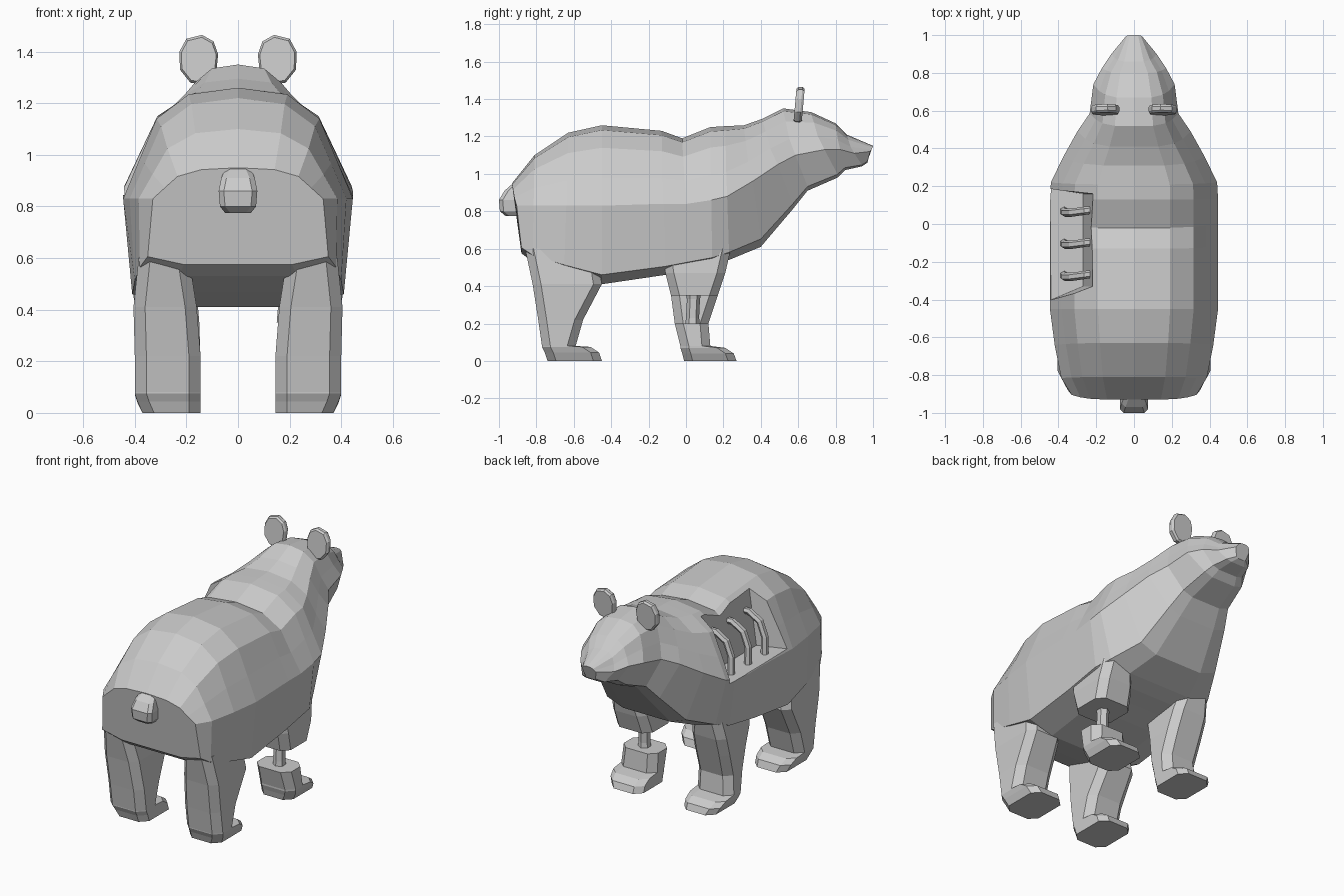
import bpy, bmesh, math
from mathutils import Vector

grey = bpy.data.materials.new("plain grey")
grey.diffuse_color = (0.6, 0.6, 0.6, 1)


def finish(name, bm):
    bmesh.ops.recalc_face_normals(bm, faces=bm.faces[:])
    me = bpy.data.meshes.new(name)
    bm.to_mesh(me)
    bm.free()
    me.materials.append(grey)
    ob = bpy.data.objects.new(name, me)
    bpy.context.collection.objects.link(ob)
    return ob


def loft(name, rings):
    """Skin a list of equal-length point rings and cap both ends."""
    bm = bmesh.new()
    vr = [[bm.verts.new(p) for p in r] for r in rings]
    n = len(rings[0])
    for a, b in zip(vr, vr[1:]):
        for i in range(n):
            j = (i + 1) % n
            bm.faces.new((a[i], a[j], b[j], b[i]))
    bm.faces.new(vr[0][::-1])
    bm.faces.new(vr[-1])
    return finish(name, bm)


def octagon(x0, x1, y0, y1, z, c=0.045):
    """Rectangle with cut corners, level at z."""
    return [(x0 + c, y0, z), (x1 - c, y0, z), (x1, y0 + c, z), (x1, y1 - c, z),
            (x1 - c, y1, z), (x0 + c, y1, z), (x0, y1 - c, z), (x0, y0 + c, z)]


def tube(name, pts, radii, sides=6):
    """Tube along points lying in one xz or z-aligned plane."""
    pts = [Vector(p) for p in pts]
    rings = []
    for i, p in enumerate(pts):
        t = (pts[min(i + 1, len(pts) - 1)] - pts[max(i - 1, 0)]).normalized()
        u = Vector((0, 1, 0))
        v = t.cross(u).normalized()
        rings.append([p + radii[i] * (math.cos(a) * u + math.sin(a) * v)
                      for a in [2 * math.pi * k / sides for k in range(sides)]])
    return loft(name, rings)


# Body and head: y top, y bottom, z top, z crease, half width, z bottom, lower half width
sections = [
    (-0.93, -0.88, 0.95, 0.83, 0.33, 0.575, 0.35),
    (-0.81, -0.82, 1.10, 0.83, 0.385, 0.53, 0.38),
    (-0.63, -0.65, 1.22, 0.83, 0.42, 0.47, 0.40),
    (-0.45, -0.45, 1.26, 0.83, 0.445, 0.41, 0.41),
    (-0.13, -0.11, 1.23, 0.84, 0.445, 0.46, 0.41),
    (-0.02, 0.03, 1.19, 0.84, 0.445, 0.49, 0.41),
    (0.13, 0.14, 1.25, 0.86, 0.445, 0.51, 0.41),
    (0.21, 0.23, 1.255, 0.88, 0.44, 0.54, 0.37),
    (0.31, 0.40, 1.26, 0.96, 0.375, 0.61, 0.28),
    (0.41, 0.57, 1.295, 1.05, 0.30, 0.81, 0.21),
    (0.52, 0.65, 1.35, 1.10, 0.235, 0.91, 0.17),
    (0.67, 0.81, 1.33, 1.13, 0.215, 0.98, 0.14),
    (0.80, 0.85, 1.27, 1.13, 0.17, 1.02, 0.11),
    (0.86, 0.94, 1.21, 1.11, 0.12, 1.04, 0.08),
    (1.00, 0.97, 1.15, 1.12, 0.05, 1.06, 0.035),
]
rings = []
for y, yb, zt, zc, w, zb, wb in sections:
    h, ym = zt - zc, (y + yb) / 2
    half = [(0.43 * w, y, zt - 0.06 * h), (0.71 * w, y * 0.8 + ym * 0.2, zt - 0.28 * h),
            (0.86 * w, (y + ym) / 2, zt - 0.65 * h), (w, ym, zc),
            (wb, yb, zb + 0.12 * (zc - zb)), (0.6 * wb, yb, zb)]
    rings.append([(0, y, zt)] + half + [(0, yb, zb)] + [(-a, b, c) for a, b, c in half[::-1]])
body = loft("body_and_head", rings)

# Open wound cut into the left flank
plan = lambda xi, z: [(-0.6, -0.47, z), (xi, -0.33, z), (xi, 0.16, z), (-0.6, 0.21, z)]
low = plan(-0.27, 0.85)
low[0], low[3] = (-0.6, -0.47, 0.84), (-0.6, 0.21, 0.84)
cutter = loft("wound_cutter", [low, plan(-0.19, 1.4)])
cutter.hide_render = True
mod = body.modifiers.new("wound", "BOOLEAN")
mod.operation, mod.solver, mod.object = "DIFFERENCE", "EXACT", cutter
bpy.context.view_layer.update()
body.data = bpy.data.meshes.new_from_object(
    body.evaluated_get(bpy.context.evaluated_depsgraph_get()))
body.modifiers.clear()
bpy.data.objects.remove(cutter)

# Exposed ribs
for i, y in enumerate((0.07, -0.10, -0.27)):
    tube(f"rib_{i + 1}", [(-0.18, y + 0.01, 1.09), (-0.26, y, 1.09), (-0.33, y - 0.01, 1.04),
                          (-0.365, y - 0.01, 0.95), (-0.37, y, 0.82)],
         [0.018, 0.022, 0.022, 0.022, 0.024])

# Legs: z, inner x, outer x, back y, front y (feet are the widened lowest rings)
rear = [(0.60, 0.19, 0.385, -0.86, -0.48), (0.41, 0.16, 0.405, -0.82, -0.45),
        (0.22, 0.145, 0.40, -0.79, -0.55), (0.08, 0.145, 0.40, -0.77, -0.59),
        (0.075, 0.145, 0.40, -0.77, -0.51), (0.045, 0.145, 0.39, -0.755, -0.465),
        (0.0, 0.145, 0.37, -0.74, -0.45)]
front = [(0.60, 0.19, 0.39, -0.13, 0.24), (0.47, 0.16, 0.405, -0.11, 0.21),
         (0.35, 0.15, 0.40, -0.08, 0.17), (0.20, 0.145, 0.39, -0.06, 0.12),
         (0.08, 0.145, 0.40, -0.03, 0.13), (0.07, 0.145, 0.40, -0.03, 0.21),
         (0.04, 0.145, 0.39, -0.02, 0.255), (0.0, 0.145, 0.37, -0.01, 0.27)]


def leg(name, table, side):
    loft(name, [[(side * x, y, z) for x, y, z in octagon(a, b, c, d, z0)]
                for z0, a, b, c, d in table])


leg("rear_leg_right", rear, 1)
leg("rear_leg_left", rear, -1)
leg("front_leg_left", front, -1)
leg("front_leg_stump", front[:3], 1)
leg("front_foot_right", front[3:], 1)

# Bare bone joining the stump and the foot
tube("leg_bone", [(0.27, 0.035, 0.17), (0.27, 0.035, 0.23), (0.27, 0.04, 0.33), (0.27, 0.04, 0.38)],
     [0.042, 0.035, 0.035, 0.045])

# Ears: flat faceted discs, leaning slightly forward
for side, name in ((1, "ear_right"), (-1, "ear_left")):
    outline = [(0.125, 1.27), (0.085, 1.31), (0.077, 1.39), (0.095, 1.44), (0.14, 1.465),
               (0.20, 1.45), (0.227, 1.40), (0.225, 1.33), (0.185, 1.28)]
    loft(name, [[(side * (0.15 + (x - 0.15) * s), 0.605 + d + 0.08 * (z - 1.37),
                  1.37 + (z - 1.37) * s) for x, z in outline]
                for d, s in ((-0.022, 0.9), (-0.01, 1), (0.01, 1), (0.022, 0.9))])

# Stubby tail
loft("tail", [octagon(-w, w, y, -0.86, z, 0.02) for z, w, y in
              ((0.775, 0.05, -0.965), (0.80, 0.07, -0.995), (0.86, 0.075, -1.0),
               (0.91, 0.065, -0.97), (0.945, 0.05, -0.93))])
